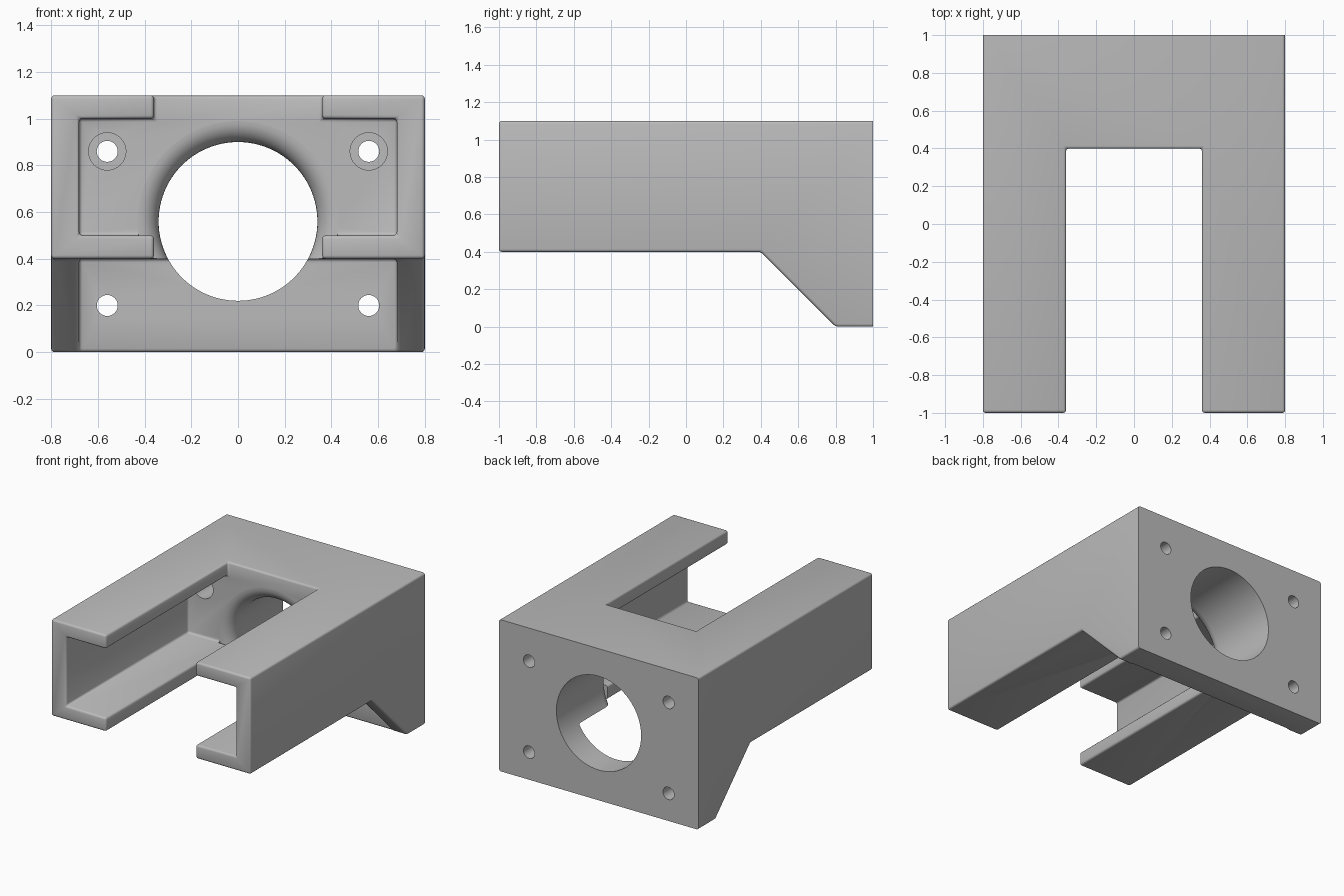
import bpy, bmesh, math
from mathutils import Vector

cube = bpy.data.objects.get("Cube")
if cube:
    bpy.data.objects.remove(cube)

grey = bpy.data.materials.new("plain grey")
grey.use_nodes = True
COLOUR = (0.5, 0.5, 0.5, 1)
grey.diffuse_color = COLOUR
grey.node_tree.nodes["Principled BSDF"].inputs["Base Color"].default_value = COLOUR


def add_object(name, bm):
    bmesh.ops.recalc_face_normals(bm, faces=bm.faces)
    mesh = bpy.data.meshes.new(name)
    bm.to_mesh(mesh)
    bm.free()
    mesh.materials.append(grey)
    obj = bpy.data.objects.new(name, mesh)
    bpy.context.collection.objects.link(obj)
    return obj


def prism(name, points, offset):
    """Extrude a flat outline along a vector."""
    bm = bmesh.new()
    face = bm.faces.new([bm.verts.new(p) for p in points])
    new = bmesh.ops.extrude_face_region(bm, geom=[face])["geom"]
    bmesh.ops.translate(bm, vec=offset, verts=[v for v in new if isinstance(v, bmesh.types.BMVert)])
    return add_object(name, bm)


def lathe(name, profile, x, z, sides):
    """Closed solid from (radius, y) pairs turned about a y-parallel axis."""
    bm = bmesh.new()
    rings = []
    for r, y in profile:
        angles = [math.tau * i / sides for i in range(sides)]
        rings.append([bm.verts.new((x + r * math.cos(a), y, z + r * math.sin(a))) for a in angles])
    for a, b in zip(rings, rings[1:]):
        for i in range(sides):
            j = (i + 1) % sides
            bm.faces.new((a[i], a[j], b[j], b[i]))
    bm.faces.new(rings[0])
    bm.faces.new(rings[-1])
    return add_object(name, bm)


def cut(target, cutter):
    """Subtract the cutter, bake the result and drop the cutter."""
    mod = target.modifiers.new("cut", "BOOLEAN")
    mod.operation = "DIFFERENCE"
    mod.solver = "EXACT"
    mod.object = cutter
    bpy.context.view_layer.update()
    graph = bpy.context.evaluated_depsgraph_get()
    baked = bpy.data.meshes.new_from_object(target.evaluated_get(graph))
    target.modifiers.clear()
    target.data = baked
    bpy.data.objects.remove(cutter)


# Bracket body: side outline with the sloped gusset, extruded across the width
side = [(-1, 0.4), (0.4, 0.4), (0.8, 0), (1, 0), (1, 1.1), (-1, 1.1)]
body = prism("motor_bracket", [(-0.8, y, z) for y, z in side], (1.6, 0, 0))

# Channel between the arms, open to the top and bottom
half = [(0.36, 0.2), (0.36, 0.5), (0.68, 0.5), (0.68, 1), (0.36, 1), (0.36, 1.3)]
outline = half + [(-x, z) for x, z in reversed(half)]
cut(body, prism("channel_cutter", [(x, -1.2, z) for x, z in outline], (0, 1.6, 0)))

# Recess below the block, leaving the back plate and two side gussets
recess = [(0.2, -0.2), (0.8, -0.2), (0.8, 0.4), (0.2, 0.4)]
cut(body, prism("recess_cutter", [(-0.68, y, z) for y, z in recess], (1.36, 0, 0)))

# Soften every edge except the rim of the flat mounting face
bm = bmesh.new()
bm.from_mesh(body.data)
bmesh.ops.remove_doubles(bm, verts=bm.verts, dist=0.0005)
bmesh.ops.dissolve_limit(bm, angle_limit=0.01, verts=bm.verts, edges=bm.edges)
edges = [e for e in bm.edges if e.calc_face_angle(0) > 0.3
         and not all(v.co.y > 0.99 for v in e.verts)]
bmesh.ops.bevel(bm, geom=edges, offset=0.015, segments=3, profile=0.5,
                affect="EDGES", clamp_overlap=True)
bm.to_mesh(body.data)
bm.free()

# Central bore with a rounded mouth
flare = 0.09
mouth = [(0.34 + flare, 0.385)]
for i in range(9, -1, -1):
    t = math.pi / 2 * i / 9
    mouth.append((0.34 + flare * (1 - math.cos(t)), 0.4 + flare * (1 - math.sin(t))))
cut(body, lathe("bore_cutter", mouth + [(0.34, 1.2)], 0, 0.56, 96))

# Screw holes: counterbored above, plain below
for x in (-0.56, 0.56):
    bore = [(0.08, 0.3), (0.08, 0.8), (0.045, 0.8), (0.045, 1.2)]
    cut(body, lathe("upper_hole_cutter", bore, x, 0.86, 32))
    cut(body, lathe("lower_hole_cutter", [(0.045, 0.7), (0.045, 1.2)], x, 0.2, 32))

body.data.materials.clear()
body.data.materials.append(grey)
bpy.ops.object.select_all(action="DESELECT")
body.select_set(True)
bpy.context.view_layer.objects.active = body
bpy.ops.object.shade_smooth_by_angle(angle=math.radians(35))
